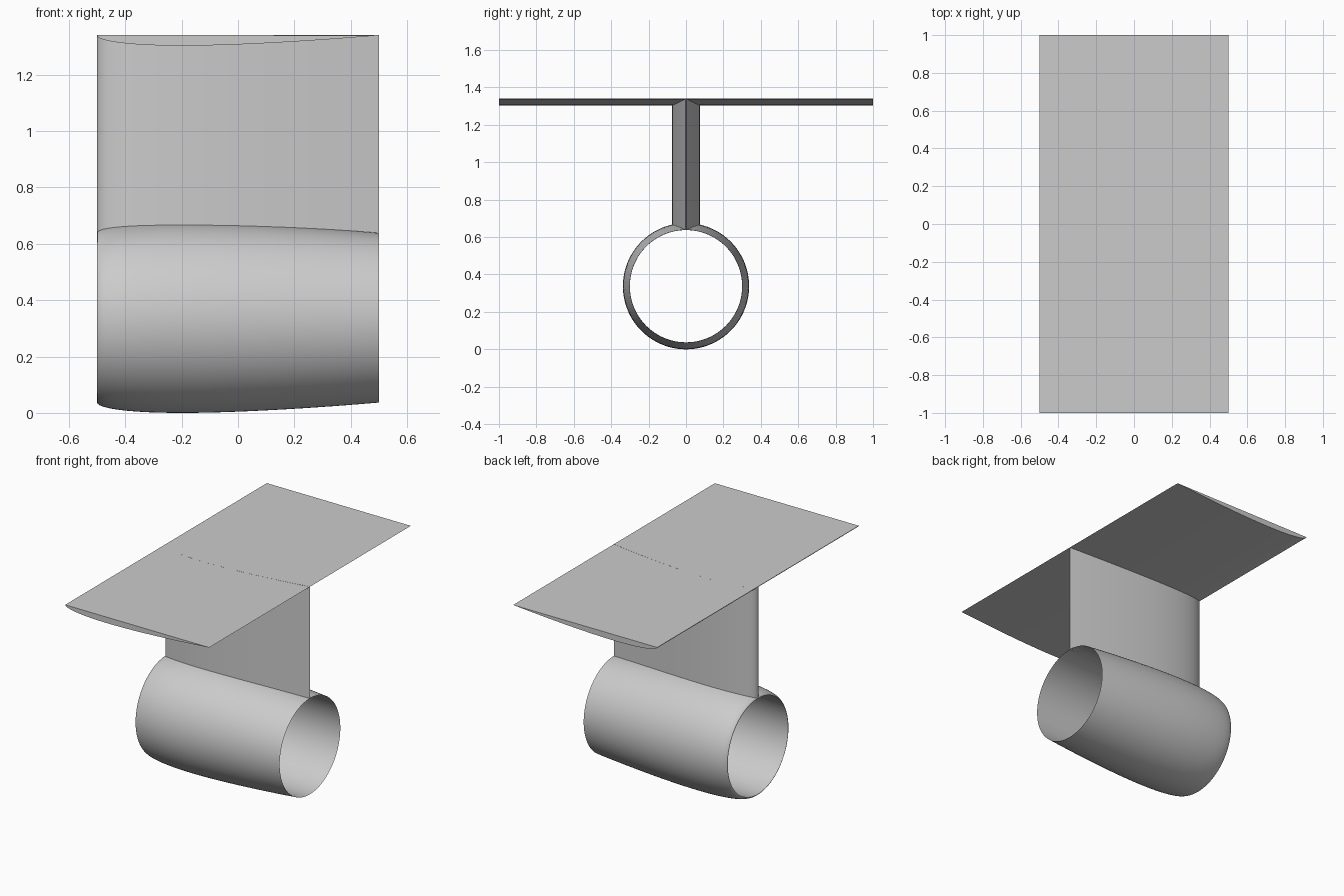
import bpy
import bmesh
from math import cos, sin, pi, radians
from mathutils import Matrix, Vector

cube = bpy.data.objects.get("Cube")
if cube:
    bpy.data.objects.remove(cube)

CHORD = 1.0
SPAN = 2.0
TOP = 1.34
BORE = 0.30
AXIS_Z = 0.3375
STEPS = 32

grey = bpy.data.materials.new("light grey")
grey.use_nodes = True
grey.diffuse_color = (0.6, 0.6, 0.6, 1)
grey.node_tree.nodes["Principled BSDF"].inputs["Base Color"].default_value = grey.diffuse_color


def half_foil(thickness):
    """Upper side of a symmetric wing section, nose at -x, as (x, height)."""
    points = []
    for i in range(STEPS + 1):
        t = (1 - cos(pi * i / STEPS)) / 2
        h = 5 * thickness * (0.2969 * t ** 0.5 - 0.126 * t - 0.3516 * t ** 2
                             + 0.2843 * t ** 3 - 0.1015 * t ** 4)
        points.append(((t - 0.5) * CHORD, h * CHORD))
    return points


def finish(name, bm):
    bmesh.ops.recalc_face_normals(bm, faces=bm.faces)
    mesh = bpy.data.meshes.new(name)
    bm.to_mesh(mesh)
    bm.free()
    mesh.materials.append(grey)
    obj = bpy.data.objects.new(name, mesh)
    bpy.context.collection.objects.link(obj)
    bpy.ops.object.select_all(action='DESELECT')
    obj.select_set(True)
    bpy.context.view_layer.objects.active = obj
    bpy.ops.object.shade_smooth_by_angle(angle=radians(30))
    return obj


def extrude(name, outline, direction):
    bm = bmesh.new()
    face = bm.faces.new([bm.verts.new(p) for p in outline])
    new = bmesh.ops.extrude_face_region(bm, geom=[face], use_keep_orig=True)["geom"]
    verts = [v for v in new if isinstance(v, bmesh.types.BMVert)]
    bmesh.ops.translate(bm, verts=verts, vec=direction)
    return finish(name, bm)


thin = half_foil(0.075)
thick = half_foil(0.15)

# Wing: flat top, curved underside, spanning y
extrude("wing", [(x, -SPAN / 2, TOP - h) for x, h in thin], Vector((0, SPAN, 0)))

# Strut: symmetric section from the duct wall up to the wing top
section = thick + [(x, -h) for x, h in reversed(thick[1:])]
base = AXIS_Z + BORE
extrude("strut", [(x, y, base) for x, y in section], Vector((0, 0, TOP - base)))

# Duct: straight bore with a curved outer wall, turned around the x axis
bm = bmesh.new()
ring = [bm.verts.new((x, 0, BORE + h)) for x, h in thin]
edges = [bm.edges.new(pair) for pair in zip(ring, ring[1:] + ring[:1])]
bmesh.ops.spin(bm, geom=ring + edges, cent=(0, 0, 0), axis=(1, 0, 0),
               angle=2 * pi, steps=128, use_merge=True)
bmesh.ops.remove_doubles(bm, verts=bm.verts, dist=0.00001)
bmesh.ops.translate(bm, verts=bm.verts, vec=(0, 0, AXIS_Z))
finish("duct", bm)
